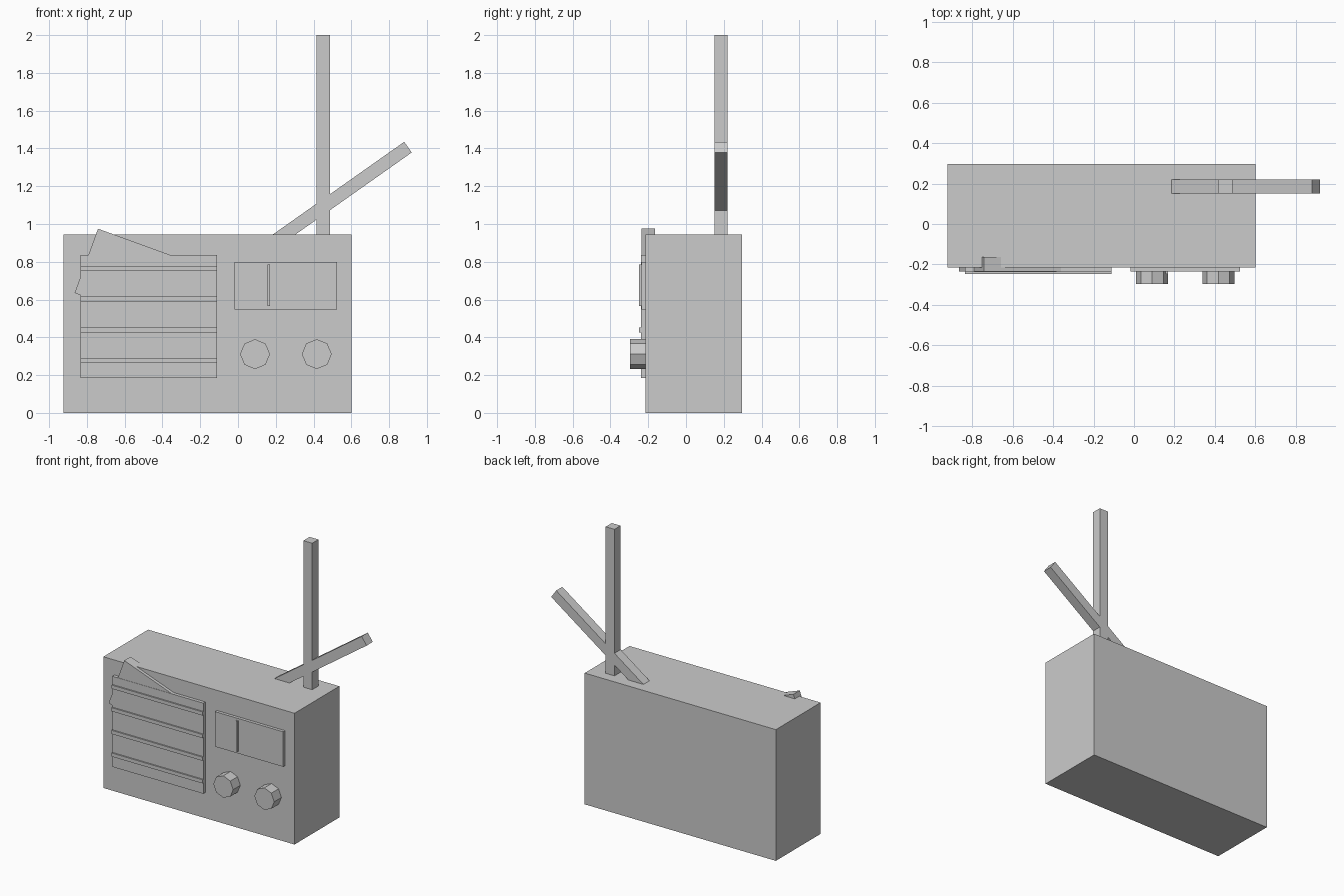
import bpy
import math
from mathutils import Vector, Matrix

cube = bpy.data.objects.get("Cube")
if cube:
    bpy.data.objects.remove(cube, do_unlink=True)

# Single flat colour
grey = bpy.data.materials.new("plain grey")
grey.use_nodes = True
colour = (0.6, 0.6, 0.6, 1)
grey.diffuse_color = colour
grey.node_tree.nodes["Principled BSDF"].inputs["Base Color"].default_value = colour


def finish(obj, name):
    obj.name = name
    obj.data.name = name
    obj.data.materials.append(grey)
    return obj


def box(name, x, y, z):
    """Box spanning the given (low, high) ranges."""
    spans = (x, y, z)
    bpy.ops.mesh.primitive_cube_add(size=1, location=[sum(s) / 2 for s in spans])
    obj = bpy.context.object
    obj.data.transform(Matrix.Diagonal([b - a for a, b in spans] + [1]))
    return finish(obj, name)


def tilted_box(name, corner, length, height, y, degrees):
    """Box whose upper left corner is (x, z), turned in the front plane."""
    obj = box(name, (0, length), y, (-height, 0))
    middle = Vector((length / 2, 0, -height / 2))
    turn = Matrix.Rotation(-math.radians(degrees), 4, 'Y')
    spot = Vector((corner[0], sum(y) / 2, corner[1])) + turn @ middle
    obj.rotation_euler = turn.to_euler()
    obj.location = spot
    return obj


FRONT = -0.214

# Case
box("case", (-0.923, 0.6), (FRONT, 0.296), (0, 0.945))

# Speaker grille with raised slats
box("speaker_grille", (-0.835, -0.11), (-0.238, FRONT + 0.01), (0.185, 0.837))
for i in range(4):
    low = 0.263 + i * 0.163
    box(f"grille_slat_{i + 1}", (-0.835, -0.11), (-0.248, -0.23), (low, low + 0.026))

# Tilted plate tucked behind the grille
tilted_box("tilted_plate", (-0.741, 0.975), 0.5, 0.362, (-0.236, -0.164), -20)

# Tuning dial and pointer
box("tuning_dial", (-0.018, 0.525), (-0.236, FRONT + 0.01), (0.548, 0.8))
box("dial_pointer", (0.156, 0.169), (-0.248, -0.23), (0.565, 0.785))

# Octagonal knobs
for side, x in (("right", 0.09), ("left", 0.417)):
    bpy.ops.mesh.primitive_cylinder_add(
        vertices=8, radius=0.079, depth=0.09, location=(x, -0.251, 0.311),
        rotation=(math.pi / 2, 0, 0))
    finish(bpy.context.object, f"{side}_knob")

# Crossed aerial rods
ROD_Y = (0.15, 0.22)
box("upright_aerial", (0.416, 0.486), ROD_Y, (0.9, 2))
angle = math.radians(35.2)
reach = 0.9
start = (0.88 - reach * math.cos(angle), 1.435 - reach * math.sin(angle))
tilted_box("tilted_aerial", start, reach, 0.069, ROD_Y, 35.2)
